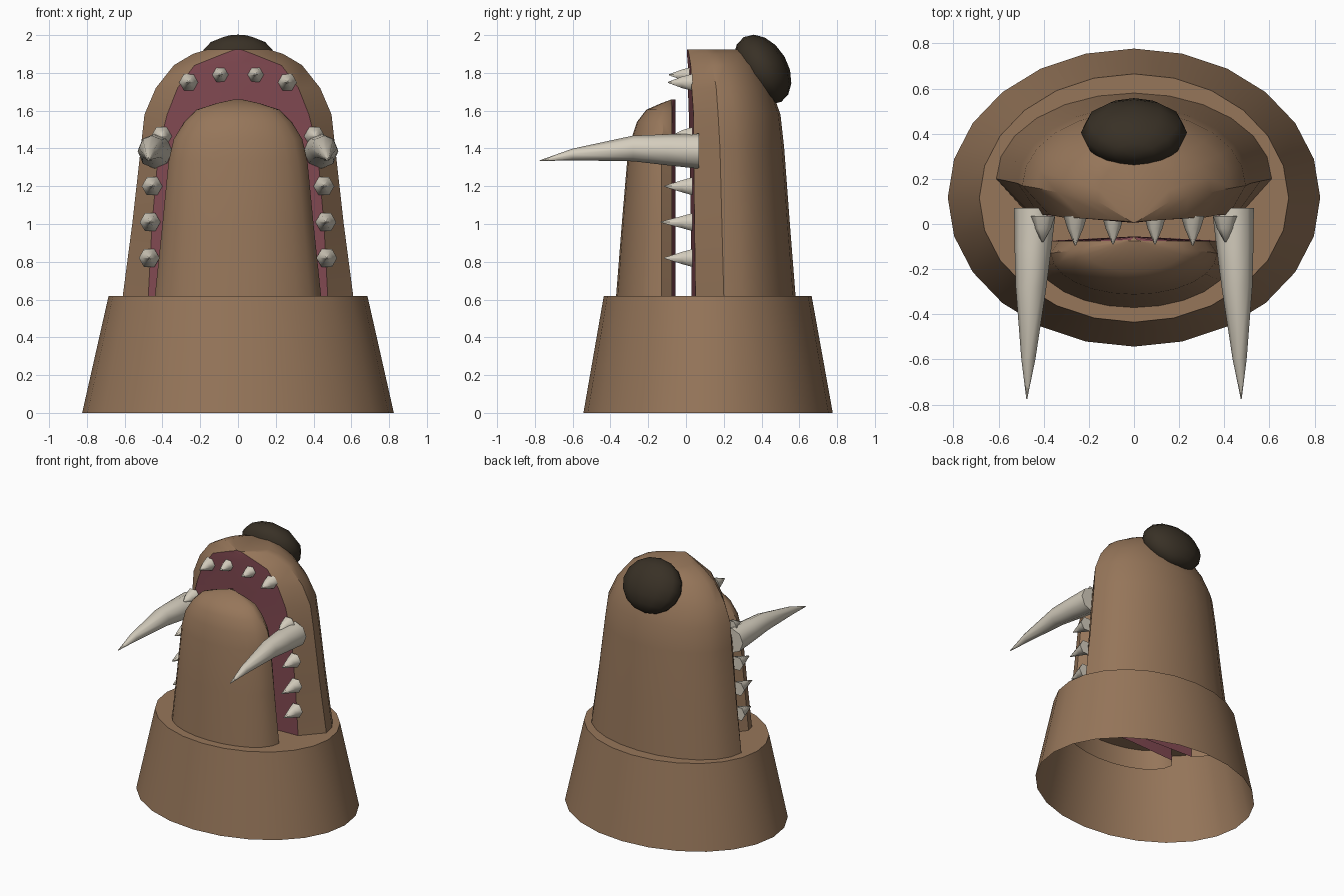
import bpy, bmesh, math
from mathutils import Matrix, Vector

if "Cube" in bpy.data.objects:
    bpy.data.objects.remove(bpy.data.objects["Cube"])


def material(name, rgb):
    m = bpy.data.materials.new(name)
    m.diffuse_color = (*rgb, 1)
    m.use_nodes = True
    m.node_tree.nodes["Principled BSDF"].inputs["Base Color"].default_value = m.diffuse_color
    return m


BROWN = material("brown_fur", (0.305, 0.181, 0.102))
PINK = material("mouth_pink", (0.225, 0.068, 0.085))
DARK = material("nose_dark", (0.040, 0.030, 0.019))
IVORY = material("tooth_ivory", (0.66, 0.61, 0.51))


def finish(name, bm, mats, angle=40):
    bmesh.ops.recalc_face_normals(bm, faces=bm.faces)
    me = bpy.data.meshes.new(name)
    bm.to_mesh(me)
    bm.free()
    for m in mats:
        me.materials.append(m)
    for p in me.polygons:
        p.use_smooth = True
    me.set_sharp_from_angle(angle=math.radians(angle))
    ob = bpy.data.objects.new(name, me)
    bpy.context.collection.objects.link(ob)
    return ob


def loft(rings, cap_start=False, cap_end=True, pink=()):
    """Skin a list of closed rings; side columns listed in pink get slot 1."""
    bm = bmesh.new()
    vr = [[bm.verts.new(c) for c in r] for r in rings]
    n = len(vr[0])
    for a, b in zip(vr, vr[1:]):
        for i in range(n):
            j = (i + 1) % n
            f = bm.faces.new((a[i], a[j], b[j], b[i]))
            f.material_index = 1 if i in pink else 0
    if cap_start:
        bm.faces.new(vr[0])
    if cap_end:
        bm.faces.new(vr[-1])
    return bm


def ellipse(rx, ry, cy, z, n=24):
    return [(rx * math.sin(2 * math.pi * i / n), cy + ry * math.cos(2 * math.pi * i / n), z)
            for i in range(n)]


# Neck collar, open underneath
finish("neck_base", loft([ellipse(0.825, 0.66, 0.117, 0), ellipse(0.685, 0.55, 0.115, 0.62)]), [BROWN])


# Upper jaw: flat pink front, slanted lips, rounded back
def upper_ring(z, w, p, back, lip, front, side):
    arc = [(w * math.cos(math.pi * i / 12), side + (back - side) * math.sin(math.pi * i / 12), z)
           for i in range(13)]
    return arc + [(-p, lip, z), (0, front, z), (p, lip, z)]


upper = [  # z, half width, pink half width, back y, lip y, front y, corner y
    (0.475, 0.628, 0.480, 0.590, 0.05, 0.03, 0.20),
    (0.62, 0.610, 0.475, 0.580, 0.05, 0.03, 0.20),
    (1.00, 0.560, 0.455, 0.550, 0.045, 0.025, 0.19),
    (1.40, 0.515, 0.420, 0.520, 0.04, 0.02, 0.18),
    (1.58, 0.495, 0.375, 0.500, 0.04, 0.015, 0.17),
    (1.72, 0.435, 0.320, 0.450, 0.03, 0.01, 0.16),
    (1.84, 0.340, 0.230, 0.390, 0.025, 0.01, 0.14),
    (1.90, 0.240, 0.080, 0.340, 0.015, 0.005, 0.12),
    (1.925, 0.160, 0.012, 0.290, 0.01, 0.005, 0.10),
]
finish("upper_jaw", loft([upper_ring(*u) for u in upper], pink=(13, 14)), [BROWN, PINK])


# Lower jaw: pink inner face towards the mouth, rounded front
def lower_ring(z, w, front, side):
    arc = [(w * math.cos(math.pi * i / 12), side + (front - side) * math.sin(math.pi * i / 12), z)
           for i in range(13)]
    return arc + [(-w * 0.9, -0.075, z), (0, -0.055, z), (w * 0.9, -0.075, z)]


lower = [  # z, half width, front y, corner y
    (0.475, 0.455, -0.380, -0.13),
    (0.62, 0.440, -0.370, -0.13),
    (1.00, 0.400, -0.340, -0.13),
    (1.33, 0.368, -0.312, -0.13),
    (1.45, 0.340, -0.290, -0.125),
    (1.54, 0.285, -0.260, -0.12),
    (1.605, 0.220, -0.210, -0.11),
    (1.64, 0.110, -0.130, -0.09),
    (1.66, 0.020, -0.075, -0.07),
]
finish("lower_jaw", loft([lower_ring(*l) for l in lower], pink=(13, 14)), [BROWN, PINK])

# Nose: tilted flattened ball
bm = bmesh.new()
bmesh.ops.create_uvsphere(
    bm, u_segments=12, v_segments=8, radius=1,
    matrix=Matrix.Translation((0, 0.405, 1.818)) @ Matrix.Rotation(math.radians(30), 4, 'X')
    @ Matrix.Diagonal((0.235, 0.135, 0.198, 1)))
finish("nose", bm, [DARK], 50)


def spike(name, spine, sides):
    """Tapered tooth pointing along -y; spine rows are (x, y, z, radius)."""
    rings = [[(x + r * math.cos(2 * math.pi * i / sides), y, z + r * math.sin(2 * math.pi * i / sides))
              for i in range(sides)] for x, y, z, r in spine]
    finish(name, loft(rings, cap_start=True), [IVORY], 65)


# Mirrored tusks and small teeth
for s, side in ((1, "right"), (-1, "left")):
    spike("tusk_" + side, [(s * 0.438, 0.07, 1.385, 0.093), (s * 0.447, -0.10, 1.393, 0.082),
                           (s * 0.456, -0.28, 1.400, 0.068), (s * 0.468, -0.60, 1.368, 0.031),
                           (s * 0.475, -0.775, 1.335, 0.002)], 8)
    teeth = [(0.47, 0.82, -0.115, 0.055), (0.465, 1.01, -0.135, 0.055), (0.455, 1.20, -0.115, 0.055),
             (0.405, 1.465, -0.08, 0.055), (0.26, 1.75, -0.095, 0.052), (0.093, 1.79, -0.09, 0.048)]
    for k, (x, z, tip, r) in enumerate(teeth):
        spike(f"tooth_{side}_{k + 1}", [(s * x, 0.035, z, r), (s * x, -0.02, z, r * 0.68),
                                        (s * x, tip, z, 0.003)], 6)
